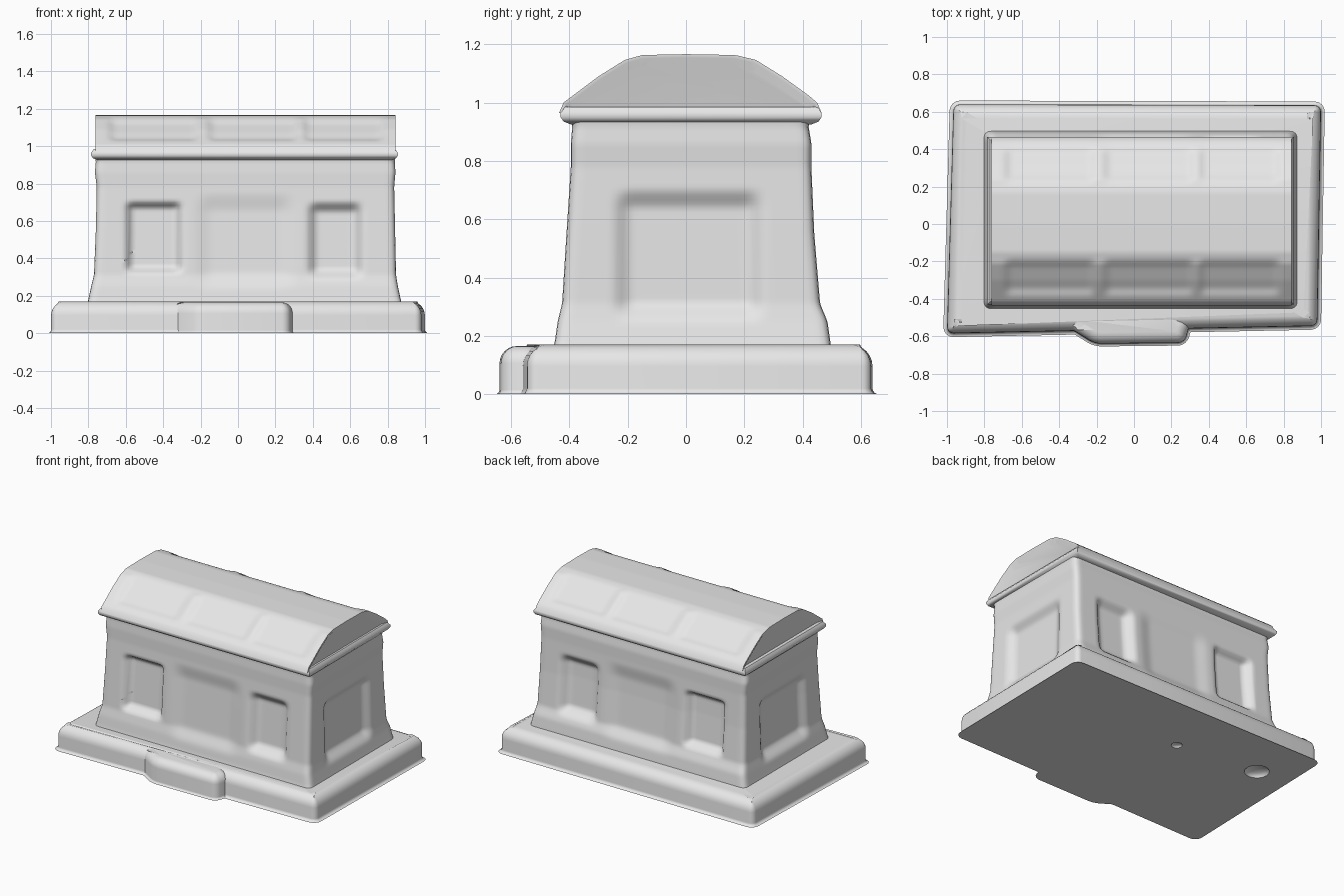
import bpy, bmesh
from mathutils import Vector

cube = bpy.data.objects.get("Cube")
if cube:
    bpy.data.objects.remove(cube, do_unlink=True)

stone = bpy.data.materials.new("pale_grey_stone")
stone.use_nodes = True
stone.diffuse_color = (0.8, 0.8, 0.8, 1)
stone.node_tree.nodes["Principled BSDF"].inputs["Base Color"].default_value = (0.8, 0.8, 0.8, 1)


def finish(name, bm):
    """Turn a bmesh into a smooth shaded stone object."""
    bmesh.ops.recalc_face_normals(bm, faces=bm.faces)
    mesh = bpy.data.meshes.new(name)
    bm.to_mesh(mesh)
    bm.free()
    obj = bpy.data.objects.new(name, mesh)
    bpy.context.collection.objects.link(obj)
    mesh.materials.append(stone)
    bpy.ops.object.select_all(action='DESELECT')
    bpy.context.view_layer.objects.active = obj
    obj.select_set(True)
    bpy.ops.object.shade_smooth_by_angle(angle=0.8)
    return obj


def loft(bm, rings, closed=True):
    """Skin rings of points with quads and cap both ends; return the caps."""
    rows = [[bm.verts.new(p) for p in ring] for ring in rings]
    n = len(rows[0])
    for a, b in zip(rows, rows[1:]):
        for i in range(n):
            j = (i + 1) % n
            bm.faces.new((a[i], a[j], b[j], b[i]))
    return [bm.faces.new(rows[0]), bm.faces.new(rows[-1])]


def step(e0, e1, v):
    t = min(max((v - e0) / (e1 - e0), 0), 1)
    return t * t * (3 - 2 * t)


def soft_box(u, v, u0, u1, v0, v1, s):
    """1 inside a rectangle, easing to 0 over a width s around its border."""
    return (step(u0, u0 + s, u) * step(u1, u1 - s, u)
            * step(v0, v0 + s, v) * step(v1, v1 - s, v))


def sample(keys, v):
    """Interpolate rows of (position, values...) at v."""
    for a, b in zip(keys, keys[1:]):
        if v <= b[0]:
            t = (v - a[0]) / (b[0] - a[0])
            return [p + (q - p) * t for p, q in zip(a[1:], b[1:])]
    return keys[-1][1:]


def slab(name, outline, height, bottom_r, top_r, steps=6):
    """Low block with quarter-round top and small round bottom edge."""
    bm = bmesh.new()
    caps = loft(bm, [[(x, y, z) for x, y in outline] for z in (0, height)])
    uprights = [e for e in bm.edges if abs(e.verts[0].co.z - e.verts[1].co.z) > 0.01]
    bmesh.ops.bevel(bm, geom=uprights, offset=0.035, segments=4, affect='EDGES', profile=0.5)
    for z, r in ((height, top_r), (0, bottom_r)):
        rim = [e for e in bm.edges if all(abs(v.co.z - z) < 1e-4 for v in e.verts)]
        bmesh.ops.bevel(bm, geom=rim, offset=r, segments=steps, affect='EDGES', profile=0.5)
    return finish(name, bm)


# Base and the doorstep on its front
base = slab("base_slab", [(-1, -0.585), (0.98, -0.545), (1, 0.635), (-0.965, 0.64)],
            0.17, 0.02, 0.075)
slab("front_step", [(-0.37, -0.54), (-0.21, -0.64), (0.27, -0.635), (0.3, -0.53),
                    (0.2, -0.42), (-0.2, -0.42)], 0.165, 0.015, 0.06)

# Shallow pits worn into the underside of the base
for x, y, r in ((-0.75, 0.31, 0.08), (-0.15, 0.24, 0.035)):
    bm = bmesh.new()
    bmesh.ops.create_uvsphere(bm, u_segments=16, v_segments=8, radius=r)
    for v in bm.verts:
        v.co = (v.co.x + x, v.co.y + y, v.co.z * 0.4)
    pit = finish("pit_cutter", bm)
    pit.hide_render = True
    pit.hide_set(True)
    cut = base.modifiers.new("pit", 'BOOLEAN')
    cut.operation = 'DIFFERENCE'
    cut.object = pit

# Walls: height, then left, right, front and back limits
WALL = [(0.14, -0.81, 0.88, -0.46, 0.50), (0.18, -0.80, 0.87, -0.45, 0.495),
        (0.25, -0.785, 0.855, -0.44, 0.485), (0.31, -0.77, 0.845, -0.425, 0.46),
        (0.55, -0.76, 0.84, -0.41, 0.44), (0.78, -0.755, 0.835, -0.395, 0.43),
        (0.86, -0.765, 0.842, -0.395, 0.43), (0.92, -0.76, 0.838, -0.39, 0.42),
        (0.96, -0.77, 0.845, -0.40, 0.435)]


def long_recess(x, z):
    windows = max(soft_box(x, z, -0.61, -0.29, 0.31, 0.71, 0.05),
                  soft_box(x, z, 0.36, 0.68, 0.28, 0.71, 0.07))
    return 0.05 * windows + 0.018 * soft_box(x, z, -0.25, 0.33, 0.22, 0.76, 0.12)


def end_recess(y, z):
    return 0.035 * soft_box(y, z, -0.26, 0.28, 0.24, 0.71, 0.08)


def wall_ring(z, radius=0.035):
    x0, x1, y0, y1 = sample(WALL, z)
    corners = [Vector(c) for c in ((x0, y0), (x1, y0), (x1, y1), (x0, y1))]
    ring = []
    for side in range(4):
        a, b = corners[side], corners[(side + 1) % 4]
        count = 48 if side % 2 else 80
        for i in range(count):
            p = a.lerp(b, i / count)
            # Round the corner, then sink the panels along the inward normal
            q = Vector((min(max(p.x, x0 + radius), x1 - radius),
                        min(max(p.y, y0 + radius), y1 - radius)))
            p = q + (p - q).normalized() * radius
            inward = Vector(((0, 1), (-1, 0), (0, -1), (1, 0))[side])
            p += inward * (end_recess(p.y, z) if side % 2 else long_recess(p.x, z))
            ring.append((p.x, p.y, z))
    return ring


bm = bmesh.new()
LEVELS = 56
loft(bm, [wall_ring(0.14 + 0.82 * i / LEVELS) for i in range(LEVELS + 1)])
finish("walls", bm)

# Cornice: a rounded lip beneath the roof
bm = bmesh.new()
lip = []
for z, grow in ((0.925, -0.02), (0.935, 0.005), (0.95, 0.015), (0.965, 0.015), (0.985, 0)):
    x0, x1, y0, y1 = -0.77 - grow, 0.84 + grow, -0.415 - grow, 0.45 + grow
    lip.append([(x0, y0, z), (x1, y0, z), (x1, y1, z), (x0, y1, z)])
loft(bm, lip)
finish("cornice", bm)

# Barrel roof: depth position against height, with three sunk panels per slope
ROOF = [(-0.435, 0.965), (-0.42, 1.0), (-0.38, 1.03), (-0.30, 1.09), (-0.21, 1.146),
        (-0.15, 1.163), (0, 1.166), (0.17, 1.163), (0.24, 1.146), (0.33, 1.09),
        (0.42, 1.025), (0.455, 0.995), (0.465, 0.965)]
PANELS = [(-0.71, -0.19), (-0.18, 0.34), (0.33, 0.80)]


def roof_ring(x):
    ring = []
    for i in range(61):
        y = -0.435 + 0.9 * i / 60
        z = sample(ROOF, y)[0]
        sink = 0.018 * max(soft_box(x, abs(y - 0.015), a, b, 0.19, 0.41, 0.06) for a, b in PANELS)
        ring.append((x, y, z - sink))
    return ring


bm = bmesh.new()
caps = loft(bm, [roof_ring(-0.762 + 1.604 * i / 90) for i in range(91)])
bmesh.ops.recalc_face_normals(bm, faces=bm.faces)
# Gable ends sink slightly inside a raised rim
bmesh.ops.inset_individual(bm, faces=caps, thickness=0.012, depth=0)
bmesh.ops.inset_individual(bm, faces=caps, thickness=0.025, depth=-0.015)
finish("barrel_roof", bm)
